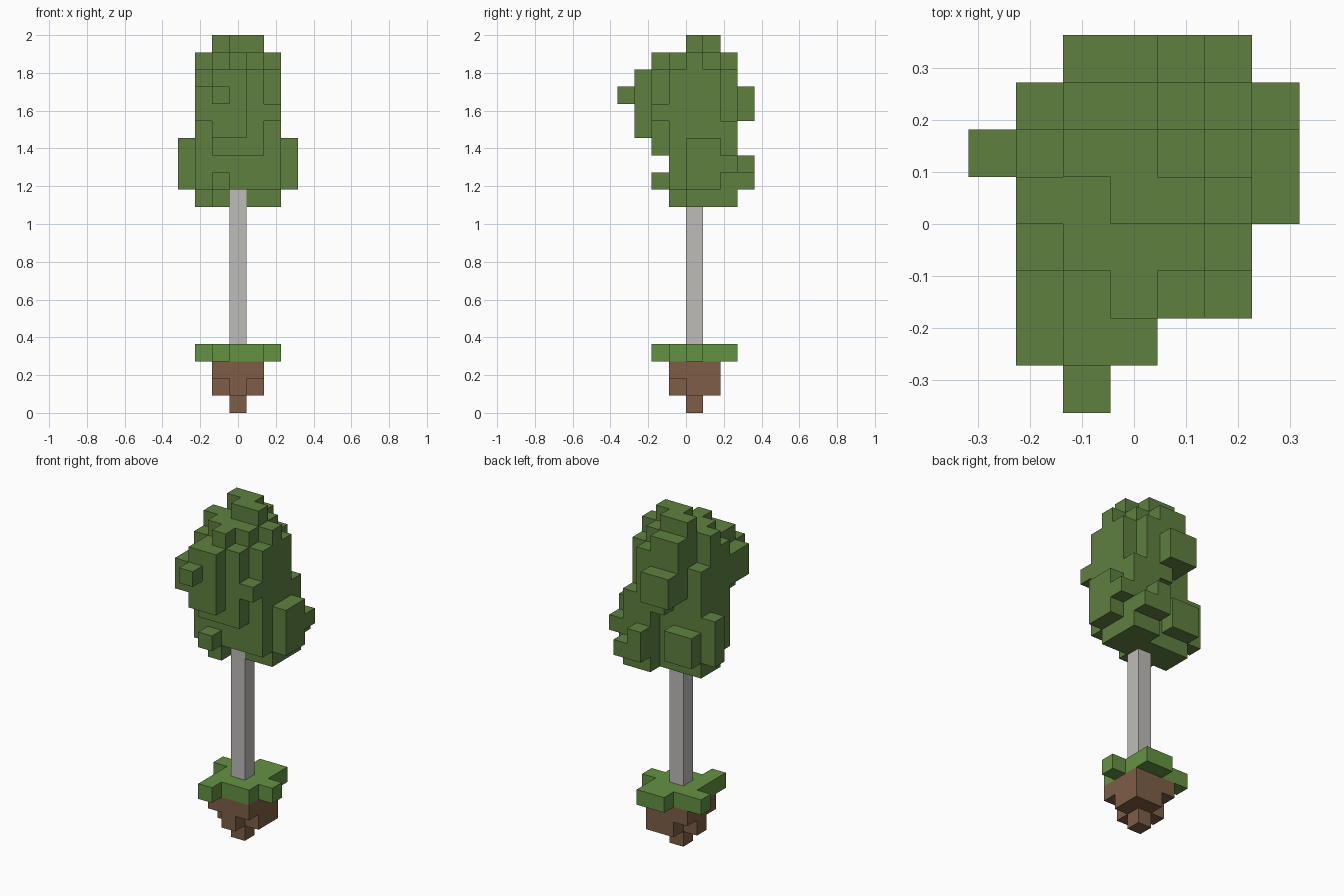
import bpy
import bmesh
from mathutils import Vector

UNIT = 1 / 11  # edge length of one block

default_cube = bpy.data.objects.get("Cube")
if default_cube:
    bpy.data.objects.remove(default_cube, do_unlink=True)


def make_material(name, red, green, blue):
    material = bpy.data.materials.new(name)
    material.use_nodes = True
    color = (red, green, blue, 1)
    material.diffuse_color = color
    shader = next(n for n in material.node_tree.nodes if n.type == "BSDF_PRINCIPLED")
    shader.inputs["Base Color"].default_value = color
    return material


def fill(boxes):
    """Collect block cells from inclusive ranges (x, x, y, y, z, z)."""
    cells = set()
    for xa, xb, ya, yb, za, zb in boxes:
        cells |= {(x, y, z)
                  for x in range(xa, xb + 1)
                  for y in range(ya, yb + 1)
                  for z in range(za, zb + 1)}
    return cells


def build_blocks(name, cells, material):
    """Make one mesh from the exposed block faces and merge the flat areas."""
    bm = bmesh.new()
    corners = {}

    def corner(point):
        key = tuple(round(c * 2) for c in point)
        if key not in corners:
            corners[key] = bm.verts.new(point * UNIT)
        return corners[key]

    for cell in sorted(cells):
        # Blocks are centred on whole x, and rest on whole y and z
        center = Vector(cell) + Vector((0, 0.5, 0.5))
        for axis in range(3):
            for side in (-1, 1):
                neighbor = list(cell)
                neighbor[axis] += side
                if tuple(neighbor) in cells:
                    continue
                normal, u, v = Vector(), Vector(), Vector()
                normal[axis] = side / 2
                u[(axis + 1) % 3] = side / 2
                v[(axis + 2) % 3] = 0.5
                ring = (-u - v, u - v, u + v, -u + v)
                bm.faces.new([corner(center + normal + offset) for offset in ring])

    bmesh.ops.dissolve_limit(bm, angle_limit=0.01, verts=bm.verts, edges=bm.edges)
    mesh = bpy.data.meshes.new(name)
    bm.to_mesh(mesh)
    bm.free()
    mesh.materials.append(material)
    part = bpy.data.objects.new(name, mesh)
    bpy.context.collection.objects.link(part)
    return part


leaf_green = make_material("leaf green", 0.115, 0.216, 0.051)
grass_green = make_material("grass green", 0.127, 0.288, 0.054)
bark_gray = make_material("bark gray", 0.515, 0.503, 0.479)
soil_brown = make_material("soil brown", 0.209, 0.112, 0.061)

# Soil clod with clipped corners and a point underneath
soil = fill([(-1, 1, -1, 1, 1, 2), (0, 0, 0, 0, 0, 0)])
soil -= {(-1, -1, 1), (1, -1, 1), (-1, 1, 1)}
build_blocks("soil", soil, soil_brown)

# Ragged grass slab
grass = fill([
    (-1, 1, -1, 1, 3, 3), (-1, -1, -2, -2, 3, 3), (2, 2, 0, 0, 3, 3),
    (0, 1, 2, 2, 3, 3), (-2, -2, 1, 1, 3, 3),
])
build_blocks("grass", grass, grass_green)

# Trunk
trunk = fill([(0, 0, 0, 0, 4, 12)])
build_blocks("trunk", trunk, bark_gray)

# Crown: central mass and stepped top
crown_core = [
    (-2, 2, -1, 1, 13, 18), (-2, 2, -1, 0, 19, 19), (-1, 2, 1, 1, 19, 19),
    (-1, 1, -1, 1, 20, 20), (-2, 2, 0, 0, 20, 20),
    (0, 1, 0, 0, 21, 21), (-1, 0, 1, 1, 21, 21),
]
# Crown: overhang and knobs at the front
crown_front = [
    (-1, 1, -2, -2, 15, 19), (0, 0, -2, -2, 20, 20), (-2, -2, -3, -2, 17, 18),
    (-1, 0, -3, -3, 16, 19), (-1, -1, -4, -4, 18, 18),
    (2, 2, -2, -2, 17, 17), (-1, -1, -2, -2, 13, 13),
]
# Crown: clumps at the back
crown_back = [
    (1, 2, 2, 2, 13, 16), (1, 1, 2, 2, 17, 19), (-1, 0, 2, 2, 17, 20),
    (0, 0, 2, 2, 16, 16), (-2, -1, 2, 2, 13, 14), (1, 1, 3, 3, 13, 14),
    (2, 2, 3, 3, 13, 13), (-1, 0, 3, 3, 17, 18),
]
# Crown: side clumps and lowest layer
crown_sides = [(3, 3, 0, 1, 13, 15), (3, 3, 2, 2, 14, 14), (-3, -3, 1, 1, 13, 15)]
crown_under = [(-2, 0, 0, 1, 12, 12), (1, 2, 0, 2, 12, 12), (-1, -1, -1, -1, 12, 12)]

crown = fill(crown_core + crown_front + crown_back + crown_sides + crown_under)
build_blocks("crown", crown - trunk, leaf_green)
